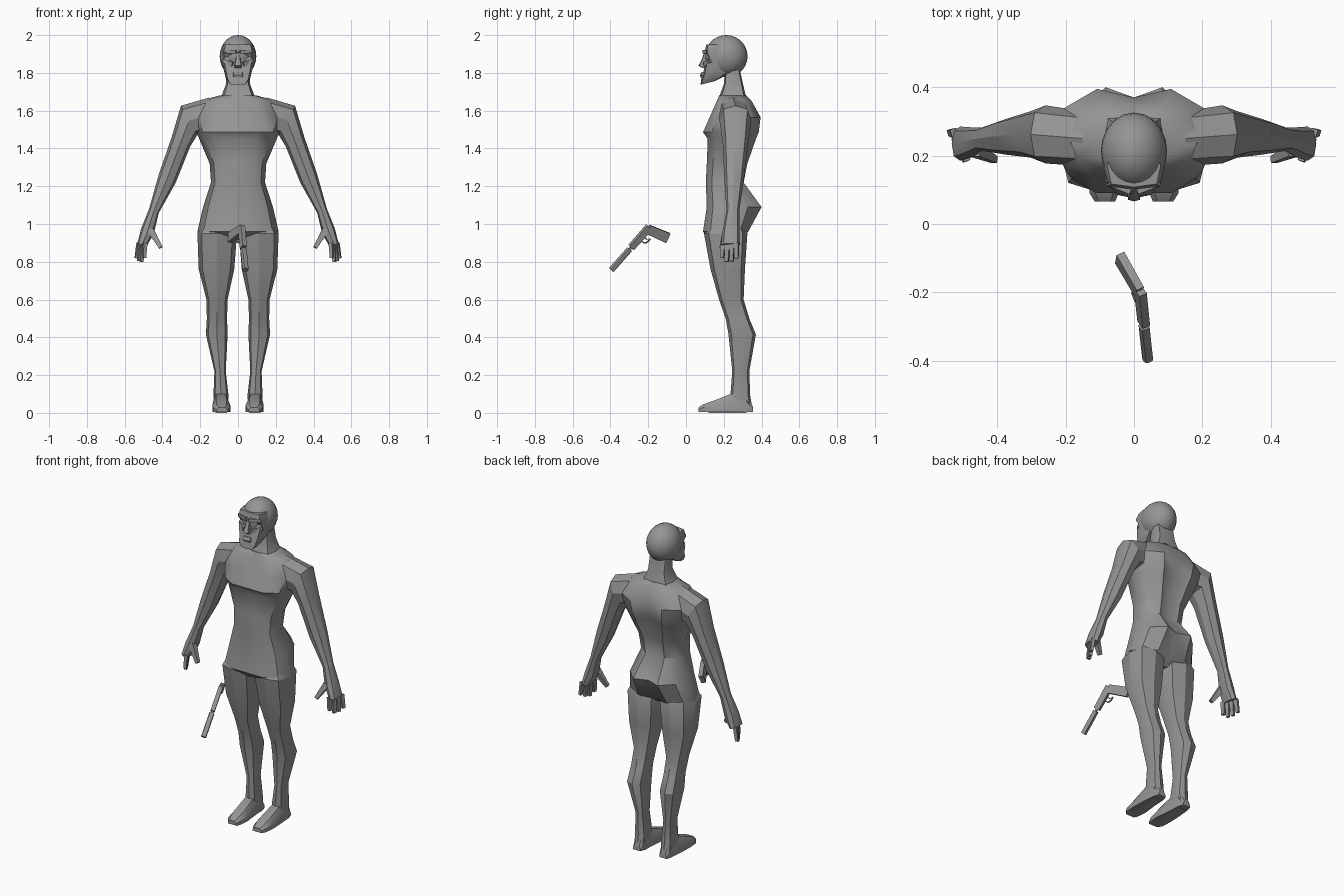
import bpy, bmesh, math
from mathutils import Vector

if "Cube" in bpy.data.objects:
    bpy.data.objects.remove(bpy.data.objects["Cube"])

grey = bpy.data.materials.new("plain_grey")
grey.diffuse_color = (0.3, 0.3, 0.3, 1)
grey.use_nodes = True
grey.node_tree.nodes["Principled BSDF"].inputs["Base Color"].default_value = grey.diffuse_color


def finish(name, bm, mirror=False, angle=30):
    bmesh.ops.recalc_face_normals(bm, faces=bm.faces)
    me = bpy.data.meshes.new(name)
    bm.to_mesh(me)
    bm.free()
    me.materials.append(grey)
    ob = bpy.data.objects.new(name, me)
    bpy.context.collection.objects.link(ob)
    if mirror:
        ob.modifiers.new("mirror", 'MIRROR')
    bpy.ops.object.select_all(action='DESELECT')
    ob.select_set(True)
    bpy.context.view_layer.objects.active = ob
    bpy.ops.object.shade_smooth_by_angle(angle=math.radians(angle))
    return ob


def loft(name, rings, mirror=False, angle=30):
    """Skin a list of equal-length point rings and cap both ends."""
    bm = bmesh.new()
    vs = [[bm.verts.new(p) for p in r] for r in rings]
    n = len(vs[0])
    for a, b in zip(vs, vs[1:]):
        for i in range(n):
            j = (i + 1) % n
            bm.faces.new((a[i], a[j], b[j], b[i]))
    bm.faces.new(vs[0])
    bm.faces.new(vs[-1])
    return finish(name, bm, mirror, angle)


def oval(c, u, v, n=8, diag=0.8):
    """Ring about c with half axes u and v; diag sets how boxy it is."""
    c, u, v = Vector(c), Vector(u), Vector(v)
    out = []
    for i in range(n):
        t = 2 * math.pi * i / n
        k = diag / 0.7071 if n == 8 and i % 2 else 1
        out.append(c + u * math.cos(t) * k + v * math.sin(t) * k)
    return out


def flat(z, x0, x1, y0, y1, diag=0.8):
    return oval(((x0 + x1) / 2, (y0 + y1) / 2, z), ((x1 - x0) / 2, 0, 0),
                (0, (y1 - y0) / 2, 0), 8, diag)


def rod(name, a, b, r0, r1, side, mirror=False, n=4):
    """Tapered bar from a to b; r = (half width along side, half depth)."""
    a, b = Vector(a), Vector(b)
    d = (b - a).normalized()
    s = (Vector(side) - d * d.dot(Vector(side))).normalized()
    t = d.cross(s)
    ring = []
    for p, r in ((a, r0), (b, r1)):
        if n == 4:
            ring.append([p + s * r[0] * i + t * r[1] * j
                         for i, j in ((1, 1), (-1, 1), (-1, -1), (1, -1))])
        else:
            ring.append(oval(p, s * r[0], t * r[1], n))
    return loft(name, ring, mirror)


# Torso: z, half width, front y, side y, back y, spine groove
rings = []
for z, w, f, s, b, g in [
        (1.68, .10, .175, .25, .32, 0), (1.655, .19, .165, .25, .345, 0),
        (1.565, .24, .125, .255, .395, .025), (1.486, .22, .09, .25, .385, .03),
        (1.45, .205, .115, .245, .37, .03), (1.32, .15, .11, .22, .325, .02),
        (1.22, .143, .105, .21, .305, .01), (1.09, .185, .11, .22, .40, .03),
        (.96, .215, .09, .22, .33, .02), (.92, .12, .13, .22, .28, .02)]:
    half = [(.5 * w, f), (.85 * w, f + .3 * (s - f)), (w, s),
            (.85 * w, s + .6 * (b - s)), (.45 * w, b)]
    rings.append([(0, f, z)] + [(x, y, z) for x, y in half] + [(0, b - g, z)]
                 + [(-x, y, z) for x, y in reversed(half)])
loft("torso", rings, angle=40)

# Neck
loft("neck", [flat(z, -w, w, f, b, .85) for z, w, f, b in
              [(1.66, .10, .17, .325), (1.685, .085, .18, .315),
               (1.74, .064, .2, .302), (1.84, .062, .21, .28)]])

# Skull
bm = bmesh.new()
bmesh.ops.create_uvsphere(bm, u_segments=20, v_segments=14, radius=1)
for v in bm.verts:
    v.co = Vector((v.co.x * .097, v.co.y * .113 + .213, v.co.z * .112 + 1.888))
finish("skull", bm, angle=40)

# Face with tapering jaw
loft("face", [[(x, y, z + dz * (y - f)) for x, y, _ in flat(z, -w, w, f, b, .85)]
              for z, w, f, b, dz in
              [(1.737, .045, .077, .15, .25), (1.765, .064, .08, .19, .1),
               (1.80, .072, .092, .22, 0), (1.85, .083, .10, .23, 0),
               (1.885, .086, .115, .23, 0), (1.91, .088, .098, .23, 0),
               (1.95, .078, .108, .23, 0)]])
loft("nose", [flat(z, -w, w, f, .13, .85) for z, w, f in
              [(1.825, .018, .088), (1.838, .02, .066), (1.87, .013, .083),
               (1.905, .011, .095)]])
loft("mouth", [flat(z, -w, w, f, .13) for z, w, f in
               [(1.775, .025, .078), (1.79, .03, .074), (1.805, .025, .084)]])
rod("cheekbone", (.025, .105, 1.845), (.075, .135, 1.865), (.012, .014),
    (.01, .012), (0, 0, 1), True)
rod("brow", (.008, .1, 1.912), (.075, .125, 1.912), (.01, .014), (.01, .012),
    (0, 0, 1), True)

# Arms: centre, tilt across the limb in x-z, half thickness, half depth
arm = []
for c, tilt, a, b in [
        ((.15, .25, 1.575), 90, .095, .08), ((.258, .262, 1.55), 60, .088, .085),
        ((.302, .262, 1.435), 27, .055, .068), ((.375, .255, 1.24), 28, .05, .052),
        ((.445, .248, 1.07), 25, .028, .034), ((.48, .238, .96), 20, .036, .045),
        ((.508, .235, .89), 15, .026, .05)]:
    t = math.radians(tilt)
    arm.append(oval(c, (a * math.cos(t), 0, a * math.sin(t)), (0, b, 0), 8, .75))
loft("arm", arm, True)

# Fingers and thumb
for i in range(4):
    drop = (.02, 0, .003, .018)[i]
    rod("finger_%d" % (i + 1), (.492 + .011 * i, .197 + .023 * i, .90),
        (.496 + .014 * i, .19 + .026 * i, .80 + drop), (.013, .010), (.009, .008),
        (.3, 1, 0), True)
rod("thumb", (.465, .215, .97), (.408, .188, .875), (.018, .018), (.010, .010),
    (0, 1, 0), True)

# Legs: z, inner x, outer x, front y, back y
loft("leg", [flat(*r, .78) for r in [
    (1.0, .03, .19, .13, .30), (.95, .005, .215, .095, .325),
    (.76, .02, .208, .13, .312), (.6, .055, .167, .175, .305),
    (.5, .058, .165, .21, .335), (.415, .055, .17, .225, .37),
    (.22, .065, .125, .245, .335), (.09, .05, .13, .235, .34),
    (.03, .055, .125, .24, .35)]], True)

# Feet: y, inner x, outer x, top z
loft("foot", [[(a, y, 0.004), (b, y, 0.004), (b, y, h * .6),
               (b - .2 * (b - a), y, h), (a + .2 * (b - a), y, h), (a, y, h * .6)]
              for y, a, b, h in [(.355, .065, .115, .03), (.32, .055, .125, .1),
                                 (.235, .05, .132, .10), (.15, .04, .135, .066),
                                 (.09, .045, .13, .045), (.066, .055, .115, .028)]],
     True)
bm = bmesh.new()
bmesh.ops.create_cube(bm, size=1)
for v in bm.verts:
    v.co = Vector((v.co.x * .06 + .088, v.co.y * .2 + .22, v.co.z * .008 + .004))
finish("sole", bm, True)

# Pistol: slide axis d, grip axis g, flat side normal w
back, tip = Vector((.018, -.195, .983)), Vector((.04, -.395, .757))
d = (tip - back).normalized()
g = Vector((-.058, .10, -.045)).normalized()
w = d.cross(g).normalized()
down = w.cross(d)
down = down if down.dot(g) > 0 else -down
rod("pistol_slide", back, back + d * .145, (.012, .019), (.012, .017), w)
rod("pistol_grip", back + d * .012 + down * .005, back + g * .13 + d * .012,
    (.012, .025), (.013, .028), w)
rod("muzzle", back + d * .14, back + d * .165, (.007, .007), (.007, .007), w, n=8)
rod("suppressor", back + d * .157, tip, (.015, .015), (.015, .015), w, n=8)

# Trigger guard and trigger
p = [back + d * x + down * y for x, y in
     ((.04, .05), (.065, .052), (.08, .038), (.082, .015))]
for i in range(3):
    rod("trigger_guard_%d" % (i + 1), p[i], p[i + 1], (.005, .003), (.005, .003), w)
rod("trigger", back + d * .058 + down * .015, back + d * .055 + down * .04,
    (.004, .003), (.004, .003), w)
